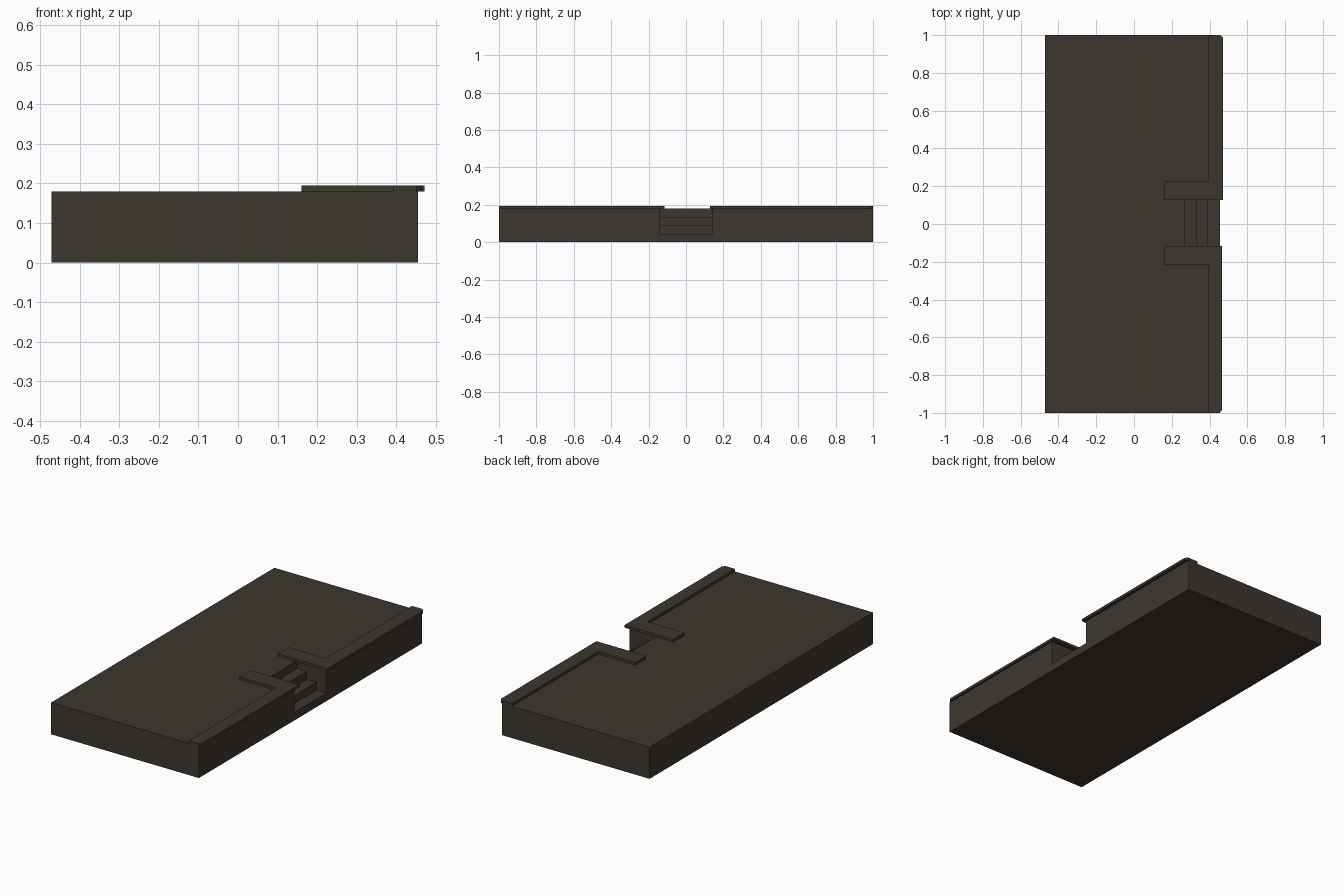
import bpy, bmesh
from mathutils import Vector

if "Cube" in bpy.data.objects:
    bpy.data.objects.remove(bpy.data.objects["Cube"])

stone = bpy.data.materials.new("dark brown stone")
stone.diffuse_color = (0.048, 0.037, 0.028, 1)
stone.use_nodes = True
stone.node_tree.nodes["Principled BSDF"].inputs["Base Color"].default_value = stone.diffuse_color


def extrude_profile(name, points, direction):
    """Solid made by sweeping a flat outline along a direction."""
    bm = bmesh.new()
    face = bm.faces.new([bm.verts.new(p) for p in points])
    swept = bmesh.ops.extrude_face_region(bm, geom=[face])
    verts = [g for g in swept["geom"] if isinstance(g, bmesh.types.BMVert)]
    bmesh.ops.translate(bm, verts=verts, vec=Vector(direction))
    bmesh.ops.recalc_face_normals(bm, faces=bm.faces)
    mesh = bpy.data.meshes.new(name)
    bm.to_mesh(mesh)
    bm.free()
    mesh.materials.append(stone)
    obj = bpy.data.objects.new(name, mesh)
    bpy.context.collection.objects.link(obj)
    return obj


TOP, FRONT = 0.18, 0.455

# Platform block
platform = extrude_profile(
    "platform",
    [(-0.472, -1, 0), (FRONT, -1, 0), (FRONT, 1, 0), (-0.472, 1, 0)],
    (0, 0, TOP))

# Stair recess: stepped cutter, three treads rising inward
rise, run, inner = TOP / 4, 0.061, 0.27
profile = [(0.5, rise), (0.5, 0.25), (inner, 0.25)]
for i in range(3):
    x, z = inner + i * run, TOP - (i + 1) * rise
    profile.append((x, z))
    if i < 2:
        profile.append((x + run, z))
cutter = extrude_profile("stair_cutter", [(x, -0.142, z) for x, z in profile],
                         (0, 0.284, 0))
cutter.hide_render = True
cut = platform.modifiers.new("stair_recess", 'BOOLEAN')
cut.operation, cut.object, cut.solver = 'DIFFERENCE', cutter, 'EXACT'
bpy.context.view_layer.objects.active = platform
bpy.ops.object.modifier_apply(modifier=cut.name)
bpy.data.objects.remove(cutter)


# L-shaped copings along the front edge, turning in beside the stairs
def coping(name, side, near, far, outer):
    outline = [(0.16, near), (outer, near), (outer, 0.985), (outer - 0.014, 1),
               (0.392, 1), (0.392, far), (0.16, far)]
    extrude_profile(name, [(x, side * y, TOP) for x, y in outline],
                    (0, 0, 0.015))


coping("coping_back", 1, 0.128, 0.225, 0.472)
coping("coping_front", -1, 0.116, 0.216, 0.466)
